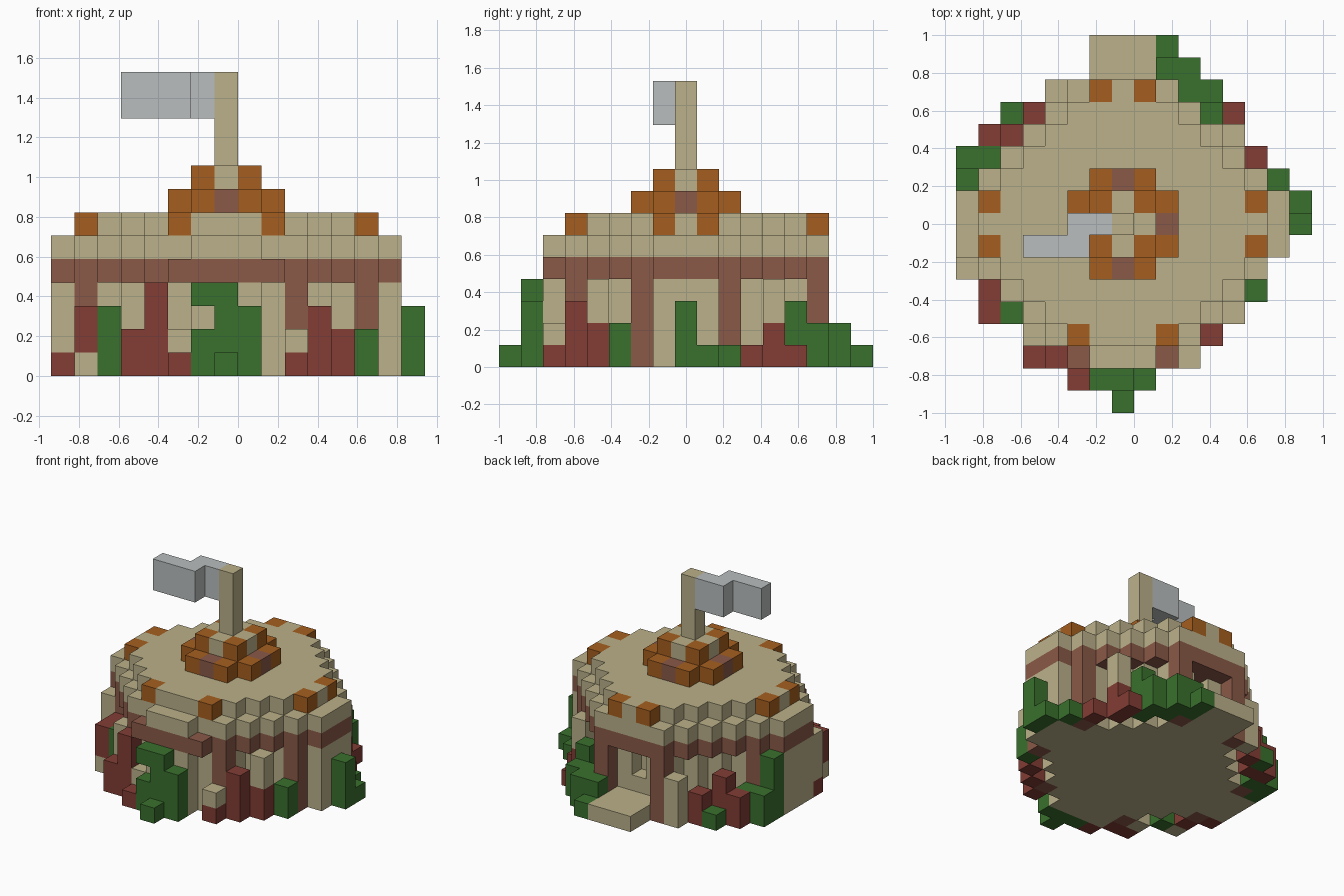
import bpy, bmesh
from mathutils import Vector

cube = bpy.data.objects.get("Cube")
if cube:
    bpy.data.objects.remove(cube, do_unlink=True)

V = 2 / 17                          # edge length of one block
ORIGIN = Vector((-8 * V, -1, 0))
COLOURS = {
    "sandstone": (0.50, 0.44, 0.254),
    "brown_wood": (0.255, 0.10, 0.065),
    "orange_tile": (0.376, 0.114, 0.014),
    "red_leaf": (0.223, 0.047, 0.034),
    "green_leaf": (0.041, 0.16, 0.026),
    "grey_cloth": (0.49, 0.515, 0.515),
}
mats = {}
for name, rgb in COLOURS.items():
    m = bpy.data.materials.new(name)
    m.use_nodes = True
    m.diffuse_color = (*rgb, 1)
    m.node_tree.nodes["Principled BSDF"].inputs["Base Color"].default_value = (*rgb, 1)
    mats[name] = m

blocks = {}                         # grid cell -> (part, colour)


def fill(part, colour, xs, ys, zs):
    """Fill a box of cells; each range is inclusive."""
    for i in range(xs[0], xs[1] + 1):
        for j in range(ys[0], ys[1] + 1):
            for k in range(zs[0], zs[1] + 1):
                blocks[i, j, k] = (part, colour)


def column(part, colour, i, j, top, bottom=0):
    fill(part, colour, (i, i), (j, j), (bottom, top))


def carve(xs, ys, zs):
    for i in range(xs[0], xs[1] + 1):
        for j in range(ys[0], ys[1] + 1):
            for k in range(zs[0], zs[1] + 1):
                blocks.pop((i, j, k), None)


def disc(part, colour, radius, zs, front=2):
    """Stepped round layer about the central pole."""
    for j in range(front, 15):
        half = min(radius, radius + 1 - abs(j - 8))
        fill(part, colour, (7 - half, 7 + half), (j, j), zs)


# Walls with side bays, the wooden band and the stepped roof
disc("wall", "sandstone", 6, (0, 3))
for i in (0, 14):
    fill("wall", "sandstone", (i, i), (7, 9), (0, 3))
disc("wooden_band", "brown_wood", 7, (4, 4))
disc("roof_ledge", "sandstone", 7, (5, 5), 3)
fill("roof_ledge", "sandstone", (6, 8), (2, 2), (5, 5))
disc("roof_top", "sandstone", 6, (6, 6), 3)

# Pillars under the band
for i, j in ((1, 6), (13, 6), (1, 10), (13, 10), (4, 3), (10, 3), (5, 14), (9, 14)):
    column("pillars", "brown_wood", i, j, 3)

# Orange tiles on the roof edge
for i, j in ((1, 7), (1, 9), (13, 7), (13, 9), (5, 3), (9, 3), (6, 14), (8, 14)):
    column("roof_tiles", "orange_tile", i, j, 6, 6)

# Crown: two stacked tiers, then the pole and its flag
fill("crown_base", "orange_tile", (6, 8), (6, 10), (7, 7))
fill("crown_base", "orange_tile", (5, 9), (7, 9), (7, 7))
fill("crown_top", "orange_tile", (6, 8), (7, 9), (8, 8))
for dx, dy in ((1, 0), (-1, 0), (0, 1), (0, -1)):
    column("crown_base", "brown_wood", 7 + 2 * dx, 8 + 2 * dy, 7, 7)
    column("crown_top", "sandstone", 7 + dx, 8 + dy, 8, 8)
column("flag_pole", "sandstone", 7, 8, 12, 8)
fill("flag", "grey_cloth", (5, 6), (8, 8), (11, 12))
fill("flag", "grey_cloth", (3, 5), (7, 7), (11, 12))

# Back doorway and landing
carve((6, 8), (14, 14), (1, 3))
carve((7, 7), (13, 13), (2, 3))
fill("landing", "sandstone", (6, 8), (14, 16), (0, 0))

# Stone buttresses
for i, j, top in ((0, 6, 3), (3, 3, 3), (5, 2, 1), (10, 2, 1), (12, 4, 3),
                  (12, 12, 3), (4, 14, 2), (1, 4, 0)):
    column("buttresses", "sandstone", i, j, top)

# Red bushes: cell and top layer
for i, j, top in ((0, 6, 0), (1, 5, 2), (3, 2, 1), (4, 2, 3), (5, 1, 0), (10, 2, 0),
                  (11, 3, 2), (12, 4, 1), (13, 11, 0), (12, 12, 1), (12, 13, 0),
                  (3, 13, 1), (2, 12, 2), (1, 12, 1)):
    column("red_bushes", "red_leaf", i, j, top)
column("red_bushes", "red_leaf", 1, 4, 2, 1)

# Green bushes: cell and top layer
for i, j, top in ((2, 4, 2), (6, 1, 1), (7, 1, 3), (8, 1, 2), (7, 0, 0), (13, 5, 1),
                  (15, 8, 2), (15, 9, 0), (14, 10, 0), (11, 13, 2), (11, 14, 1),
                  (10, 14, 1), (10, 15, 1), (9, 15, 1), (9, 16, 0), (2, 13, 0),
                  (1, 11, 1), (0, 11, 1), (0, 10, 3)):
    column("green_bushes", "green_leaf", i, j, top)
column("green_bushes", "green_leaf", 6, 1, 3, 3)


def build(part):
    """Make one mesh from the exposed sides of a part's blocks."""
    used = sorted({c for p, c in blocks.values() if p == part})
    bm = bmesh.new()
    for cell, (p, colour) in blocks.items():
        if p != part:
            continue
        centre = Vector(cell) + Vector((0.5, 0.5, 0.5))
        for axis in range(3):
            for sign in (-1, 1):
                n = Vector((0, 0, 0))
                n[axis] = sign
                if tuple(int(a + b) for a, b in zip(cell, n)) in blocks:
                    continue
                u = Vector((0, 0, 0))
                u[(axis + 1) % 3] = 0.5
                w = n.cross(u)
                mid = centre + n * 0.5
                ring = (mid - u - w, mid + u - w, mid + u + w, mid - u + w)
                f = bm.faces.new([bm.verts.new(ORIGIN + c * V) for c in ring])
                f.material_index = used.index(colour)
    bmesh.ops.remove_doubles(bm, verts=bm.verts[:], dist=0.001)
    bmesh.ops.dissolve_limit(bm, angle_limit=0.01, verts=bm.verts[:],
                             edges=bm.edges[:], delimit={"MATERIAL"})
    mesh = bpy.data.meshes.new(part)
    bm.to_mesh(mesh)
    bm.free()
    for c in used:
        mesh.materials.append(mats[c])
    bpy.context.collection.objects.link(bpy.data.objects.new(part, mesh))


for part in sorted({p for p, c in blocks.values()}):
    build(part)
